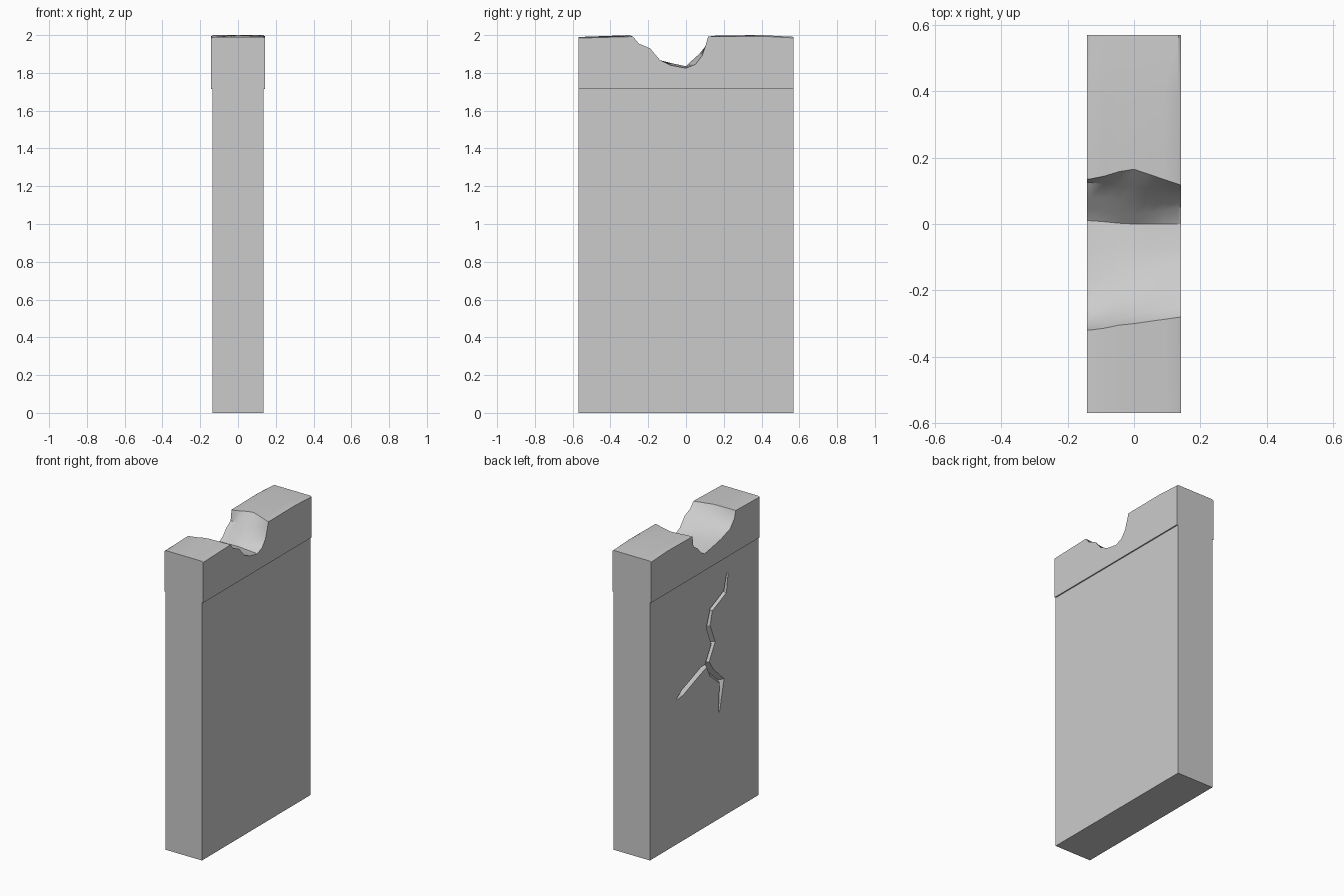
import bpy, bmesh
from mathutils import Vector

if "Cube" in bpy.data.objects:
    bpy.data.objects.remove(bpy.data.objects["Cube"])

HALF_BODY, HALF_CAP, HALF_LEN, CAP_Z = 0.134, 0.142, 0.57, 1.715


def make_object(name, bm):
    bmesh.ops.recalc_face_normals(bm, faces=bm.faces)
    mesh = bpy.data.meshes.new(name)
    bm.to_mesh(mesh)
    bm.free()
    ob = bpy.data.objects.new(name, mesh)
    bpy.context.collection.objects.link(ob)
    return ob


# Slab body
bm = bmesh.new()
bmesh.ops.create_cube(bm, size=1)
for v in bm.verts:
    v.co = (v.co.x * 2 * HALF_BODY, v.co.y * 2 * HALF_LEN, (v.co.z + 0.5) * CAP_Z)
body = make_object("wall_slab", bm)


# Crack cutter: V-shaped groove swept along a (y, z, half width) path on the -x face
def crack_cutter(name, path, depth=0.03):
    bm = bmesh.new()
    rings = []
    for i, (y, z, w) in enumerate(path):
        a, b = path[max(i - 1, 0)], path[min(i + 1, len(path) - 1)]
        t = Vector((b[0] - a[0], b[1] - a[1])).normalized()
        n = Vector((-t.y, t.x)) * w
        d = depth * min(1, w / 0.018)
        section = [(-0.2, 1), (-HALF_BODY, 1), (-HALF_BODY + d, 0), (-HALF_BODY, -1), (-0.2, -1)]
        rings.append([bm.verts.new((x, y + n.x * s, z + n.y * s)) for x, s in section])
    for r, q in zip(rings, rings[1:]):
        for k in range(5):
            bm.faces.new((r[k], r[(k + 1) % 5], q[(k + 1) % 5], q[k]))
    bm.faces.new(rings[0])
    bm.faces.new(rings[-1])
    ob = make_object(name, bm)
    ob.hide_render = True
    return ob


cutters = [
    crack_cutter("crack_main_cutter", [
        (-.243, 1.60, .008), (-.22, 1.486, .018), (-.074, 1.422, .016), (-.042, 1.321, .02),
        (-.095, 1.194, .02), (-.032, 1.085, .02), (-.08, 1.0, .024), (-.185, .905, .024), (-.155, .71, .006)]),
    crack_cutter("crack_branch_cutter", [(-.045, 1.075, .012), (.03, 1.06, .02), (.23, .985, .02), (.285, .965, .006)]),
]
bpy.context.view_layer.objects.active = body
body.select_set(True)
for c in cutters:
    mod = body.modifiers.new("crack", 'BOOLEAN')
    mod.operation, mod.solver, mod.object = 'DIFFERENCE', 'EXACT', c
    bpy.ops.object.modifier_apply(modifier=mod.name)
for c in cutters:
    bpy.data.objects.remove(c)

# Broken cap: notch profiles (y, z) at the -x side, middle and +x side
left = [(-.32, 1.99), (-.305, 1.94), (-.26, 1.89), (-.17, 1.86), (-.07, 1.84), (.01, 1.827),
        (.045, 1.85), (.08, 1.89), (.125, 1.92), (.135, 1.99)]
mid = [(-.30, 2.0), (-.275, 1.955), (-.22, 1.91), (-.15, 1.87), (-.07, 1.85), (.0, 1.835),
       (.025, 1.86), (.07, 1.90), (.11, 1.945), (.165, 1.998)]
right = [(-.28, 1.992), (-.25, 1.955), (-.19, 1.93), (-.14, 1.87), (-.08, 1.84), (0, 1.825),
         (.05, 1.845), (.085, 1.89), (.105, 1.95), (.117, 1.992)]


def profile(x):
    u = x / HALF_CAP
    a, t = (left, -u) if u < 0 else (right, u)
    t = t * t * (3 - 2 * t) if u < 0 else t
    drop = 0.006 if abs(u) > 0.99 else 0
    pts = [(m[0] + (p[0] - m[0]) * t, m[1] + (p[1] - m[1]) * t) for m, p in zip(mid, a)]
    return [(-HALF_LEN, 1.99 - drop)] + pts + [(0.4, 2.0 - drop), (HALF_LEN, 1.991 - drop)]


bm = bmesh.new()
rows, feet = [], []
for x in (-HALF_CAP, -.132, -.09, -.045, 0, .045, .09, .134, HALF_CAP):
    rows.append([bm.verts.new((x, y, z)) for y, z in profile(x)])
    feet.append([bm.verts.new((x, y, CAP_Z)) for y in (-HALF_LEN, HALF_LEN)])
for i in range(len(rows) - 1):
    r, q = rows[i], rows[i + 1]
    for k in range(len(r) - 1):
        f = bm.faces.new((r[k], r[k + 1], q[k + 1], q[k]))
        f.smooth = True
    f, g = feet[i], feet[i + 1]
    bm.faces.new((f[0], g[0], g[1], f[1]))
    bm.faces.new((r[0], q[0], g[0], f[0]))
    bm.faces.new((r[-1], q[-1], g[1], f[1]))
for i in (0, -1):
    bm.faces.new(rows[i] + [feet[i][1], feet[i][0]])
cap = make_object("broken_cap", bm)
bpy.ops.object.select_all(action='DESELECT')
cap.select_set(True)
bpy.context.view_layer.objects.active = cap
bpy.ops.object.shade_smooth_by_angle(angle=0.5)
